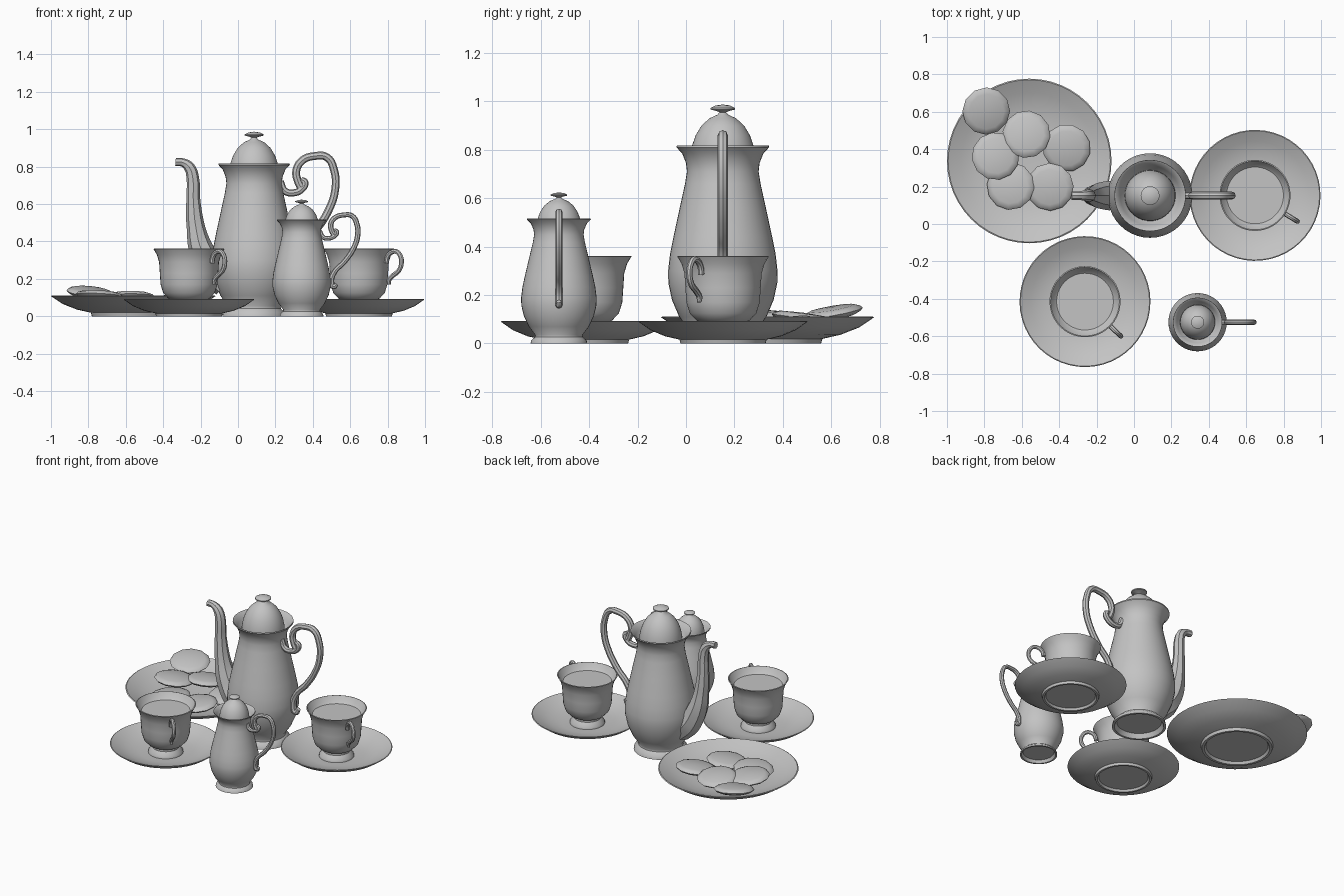
import bpy, bmesh, math
from mathutils import Vector

cube = bpy.data.objects.get("Cube")
if cube:
    bpy.data.objects.remove(cube)

china = bpy.data.materials.new("grey_china")
china.use_nodes = True
china.diffuse_color = (0.55, 0.55, 0.55, 1)
china.node_tree.nodes["Principled BSDF"].inputs["Base Color"].default_value = china.diffuse_color
parts = []


def add(name, mesh, loc=(0, 0, 0), rot=(0, 0, 0), scale=(1, 1, 1)):
    mesh.materials.clear()
    mesh.materials.append(china)
    ob = bpy.data.objects.new(name, mesh)
    ob.location, ob.rotation_euler, ob.scale = loc, rot, scale
    bpy.context.collection.objects.link(ob)
    parts.append(ob)
    return ob


def lathe(name, profile, sides=40, **place):
    """Spin a (radius, height) profile around z."""
    bm = bmesh.new()
    pts = [bm.verts.new((r, 0, z)) for r, z in profile]
    edges = [bm.edges.new(pair) for pair in zip(pts, pts[1:])]
    bmesh.ops.spin(bm, geom=pts + edges, cent=(0, 0, 0), axis=(0, 0, 1),
                   angle=math.tau, steps=sides, use_duplicate=False)
    bmesh.ops.remove_doubles(bm, verts=bm.verts, dist=0.0005)
    bmesh.ops.recalc_face_normals(bm, faces=bm.faces)
    mesh = bpy.data.meshes.new(name)
    bm.to_mesh(mesh)
    bm.free()
    return add(name, mesh, **place)


def tube(name, path, radius, **place):
    """Sweep a round section along (x, z) or (x, z, radius factor) points."""
    cu = bpy.data.curves.new(name, 'CURVE')
    cu.dimensions = '3D'
    cu.bevel_depth, cu.bevel_resolution = radius, 2
    cu.resolution_u, cu.use_fill_caps = 5, True
    sp = cu.splines.new('BEZIER')
    sp.bezier_points.add(len(path) - 1)
    for bp, p in zip(sp.bezier_points, path):
        bp.co = Vector((p[0], 0, p[1]))
        bp.radius = p[2] if len(p) > 2 else 1
        bp.handle_left_type = bp.handle_right_type = 'AUTO'
    tmp = bpy.data.objects.new(name + "_path", cu)
    bpy.context.collection.objects.link(tmp)
    bpy.context.view_layer.update()
    mesh = bpy.data.meshes.new_from_object(tmp.evaluated_get(bpy.context.evaluated_depsgraph_get()))
    bpy.data.objects.remove(tmp)
    return add(name, mesh, **place)


# Profiles and paths
BODY = [(0, .03), (.14, .03), (.155, 0), (.17, 0), (.166, .02), (.143, .042), (.142, .055),
        (.18, .11), (.21, .18), (.225, .25), (.226, .3), (.218, .37), (.204, .44), (.178, .56),
        (.156, .66), (.148, .71), (.152, .745), (.168, .785), (.191, .81), (.19, .818),
        (.184, .815), (.16, .78), (.14, .74), (.12, .72), (0, .72)]
LID = [(.136, .735), (.134, .78), (.126, .82), (.112, .86), (.088, .9), (.055, .93),
       (.022, .945), (.014, .955), (.025, .96), (.05, .966), (.05, .973), (.03, .983), (0, .987)]
HANDLE = [(.27, .275, .7), (.25, .25), (.232, .29), (.255, .375), (.33, .46), (.4, .57),
          (.434, .68), (.428, .78), (.39, .85), (.325, .857), (.26, .835), (.226, .78),
          (.235, .72), (.25, .69)]
SCROLL = [(.14, .72), (.165, .67), (.21, .66), (.255, .68), (.272, .715), (.25, .735, .7)]
SPOUT = [(-.42, .825, .3), (-.38, .822, .3), (-.345, .795, .4), (-.328, .74, .45),
         (-.325, .62, .5), (-.312, .48, .65), (-.28, .35, .9), (-.22, .24, 1.05), (-.15, .17, 1)]
SAUCER = [(0, .014), (.155, .014), (.163, 0), (.176, 0), (.18, .016), (.24, .03), (.3, .055),
          (.35, .09), (.345, .093), (.29, .065), (.23, .043), (.16, .032), (0, .03)]
CUP = [(0, .04), (.09, .04), (.11, .032), (.108, .045), (.085, .07), (.085, .085), (.11, .095),
       (.138, .125), (.152, .17), (.156, .23), (.16, .29), (.172, .33), (.19, .36), (.184, .362),
       (.165, .33), (.152, .318)]
CUP_HANDLE = [(.172, .285), (.178, .315), (.2, .34), (.232, .347), (.258, .325), (.266, .285),
              (.25, .245), (.21, .215), (.187, .19), (.19, .17, .7)]
COOKIE = [(0, -.02), (.095, -.02), (.118, -.011), (.128, 0), (.118, .011), (.095, .019), (0, .023)]

# Tall pot and small jug share one shape
for name, loc, scale in (("coffee_pot", (.086, .152, 0), (1, 1, 1)),
                         ("cream_jug", (.34, -.525, 0), (.69, .69, .632))):
    place = dict(loc=loc, scale=scale)
    lathe(name + "_body", BODY, **place)
    lathe(name + "_lid", LID, **place)
    tube(name + "_handle", HANDLE, .021, **place)
    tube(name + "_handle_scroll", SCROLL, .019, **place)
tube("coffee_pot_spout", SPOUT, .075, loc=(.086, .152, 0))

# Two cups on saucers, each filled with a drink
for name, x, y, turn in (("front_cup", -.262, -.415, -44), ("side_cup", .647, .153, -31.5)):
    place = dict(loc=(x, y, 0), rot=(0, 0, math.radians(turn)))
    lathe(name + "_saucer", SAUCER, sides=48, **place)
    lathe(name + "_bowl", CUP, **place)
    lathe(name + "_drink", [(.153, .318), (0, .318)], **place)
    tube(name + "_handle", CUP_HANDLE, .013, **place)

# Biscuit plate
lathe("biscuit_plate", SAUCER, sides=48, loc=(-.56, .337, 0), scale=(1.257, 1.257, 1.2))

# Biscuits: x, y, z, tilt about x, tilt about y
for i, (x, y, z, rx, ry) in enumerate([
        (-.79, .604, .127, .17, .1), (-.575, .48, .105, -.12, .05), (-.36, .406, .085, .05, -.12),
        (-.74, .363, .112, .02, .1), (-.45, .198, .08, -.08, -.06), (-.66, .203, .08, -.08, .08)]):
    lathe(f"biscuit_{i + 1}", COOKIE, sides=12, loc=(x, y, z), rot=(rx, ry, i * .4))

# Smooth shading with sharp rims
bpy.ops.object.select_all(action='DESELECT')
for ob in parts:
    ob.select_set(True)
bpy.context.view_layer.objects.active = parts[0]
bpy.ops.object.shade_smooth_by_angle(angle=math.radians(40))
